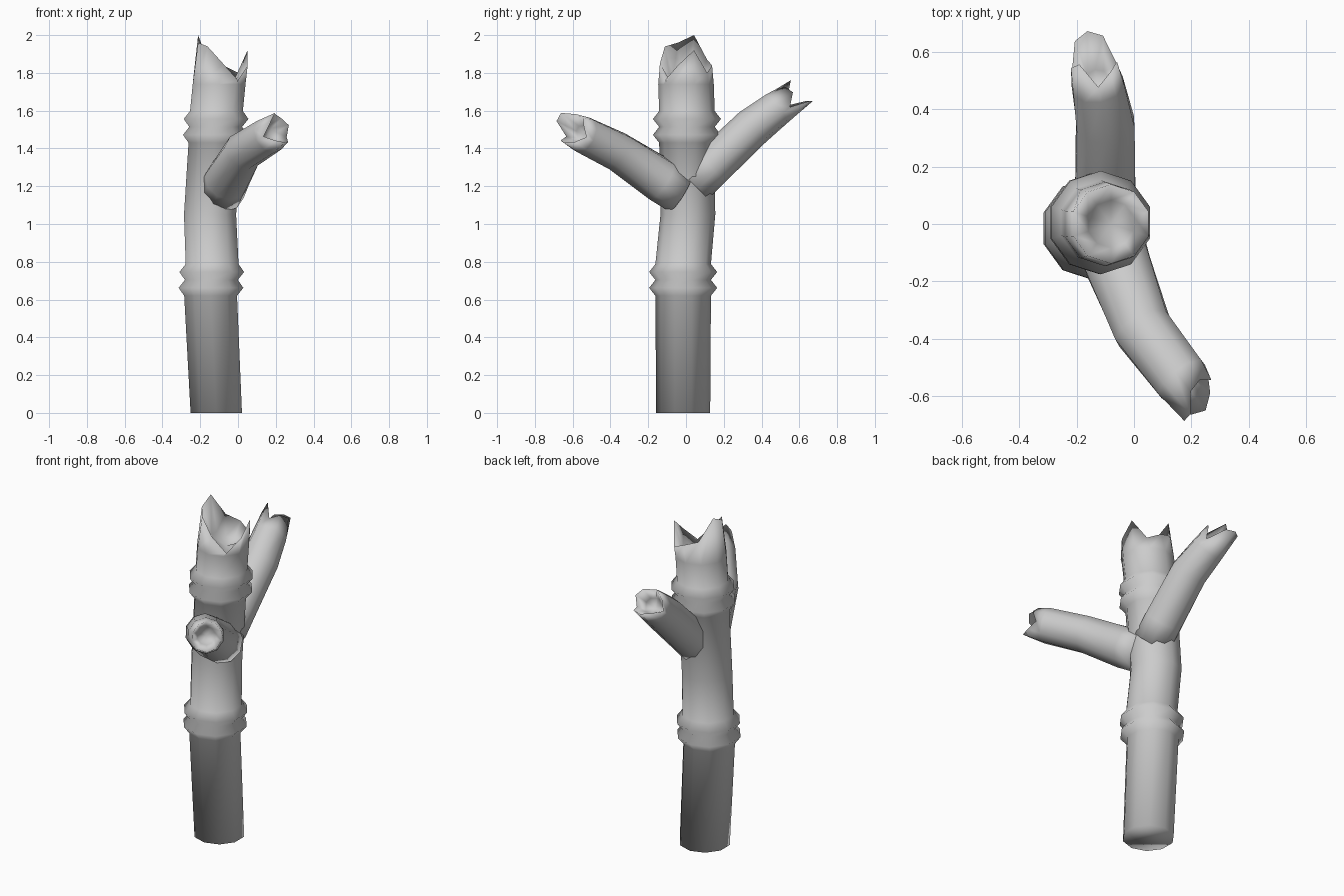
import bpy, bmesh, math
from mathutils import Vector

SIDES = 10
cube = bpy.data.objects.get("Cube")
if cube:
    bpy.data.objects.remove(cube, do_unlink=True)

grey = bpy.data.materials.new("plain_grey")
grey.use_nodes = True
colour = (0.6, 0.6, 0.6, 1)
grey.diffuse_color = colour
grey.node_tree.nodes["Principled BSDF"].inputs["Base Color"].default_value = colour


def ring(bm, centre, radius, axis, side, offsets=None):
    """Ring of vertices across an axis; offsets push each one along it."""
    up = side.cross(axis) * -1
    verts = []
    for i in range(SIDES):
        a = math.tau * (i + 0.5) / SIDES
        push = offsets[i] if offsets else 0
        verts.append(bm.verts.new(centre + axis * push
                                  + (side * math.cos(a) + up * math.sin(a)) * radius))
    return verts


def bridge(bm, low, high):
    for i in range(SIDES):
        j = (i + 1) % SIDES
        bm.faces.new((low[i], low[j], high[j], high[i]))


def broken_tube(name, sections, rim, rim_radius, hollow, upright=False):
    """Loft through (x, y, z, radius), ending in a jagged rim and a hollow."""
    bm = bmesh.new()
    pts = [Vector(s[:3]) for s in sections]
    rings = []
    for k, s in enumerate(sections):
        axis = (pts[min(k + 1, len(pts) - 1)] - pts[max(k - 1, 0)]).normalized()
        side = axis.cross(Vector((0, 0, 1))).normalized()
        if upright:
            axis, side = Vector((0, 0, 1)), Vector((1, 0, 0))
        if k < len(pts) - 1:
            rings.append(ring(bm, pts[k], s[3], axis, side))
    end = pts[-1]
    radius = sections[-1][3]
    if not upright:
        rings.append(ring(bm, end, radius, axis, side))
    rings.append(ring(bm, end, rim_radius, axis, side, rim))
    # hollow inside the broken end
    rings.append(ring(bm, end + axis * hollow, rim_radius * 0.6, axis, side,
                      [r * 0.3 for r in rim]))
    for low, high in zip(rings, rings[1:]):
        bridge(bm, low, high)
    tip = bm.verts.new(end + axis * hollow)
    for i in range(SIDES):
        bm.faces.new((rings[-1][i], rings[-1][(i + 1) % SIDES], tip))
    bm.faces.new(rings[0][::-1])
    bmesh.ops.recalc_face_normals(bm, faces=bm.faces)
    for f in bm.faces:
        f.smooth = True
    mesh = bpy.data.meshes.new(name)
    bm.to_mesh(mesh)
    bm.free()
    mesh.materials.append(grey)
    obj = bpy.data.objects.new(name, mesh)
    bpy.context.collection.objects.link(obj)


def node(x, y, z):
    """Double swollen joint of the stalk, starting at height z."""
    return [(x + 0.002 * i, y, z + 0.042 * i, 0.18 if i % 2 else 0.147)
            for i in range(5)]


# main stalk with two joints
stalk = [(-0.115, -0.015, 0, 0.143)]
stalk += node(-0.145, -0.015, 0.62)
stalk += [(-0.148, 0.01, 1.05, 0.145)]
stalk += node(-0.122, 0.005, 1.43)
stalk += [(-0.1, 0, 1.74, 0.147), (-0.08, 0, 1.8, 0.14)]
broken_tube("stalk", stalk,
            [0.12, 0.0, 0.04, 0.07, 0.2, 0.16, 0.14, 0.05, -0.04, 0.04],
            0.138, -0.06, upright=True)

# front branch
broken_tube("front_branch",
            [(-0.085, -0.03, 1.17, 0.12), (-0.06, -0.13, 1.23, 0.12),
             (0.03, -0.365, 1.385, 0.106), (0.165, -0.54, 1.47, 0.1)],
            [0.05, 0.1, 0.115, 0.08, 0.04, 0.08, 0.07, 0.09, 0.15, 0.14],
            0.085, -0.02)

# back branch
broken_tube("back_branch",
            [(-0.1, 0.04, 1.21, 0.11), (-0.1, 0.13, 1.3, 0.11),
             (-0.1, 0.35, 1.51, 0.106), (-0.125, 0.48, 1.61, 0.095)],
            [0.05, 0.16, 0.18, 0.16, 0.06, 0.12, 0.16, 0.06, 0.1, 0.11],
            0.085, -0.02)
